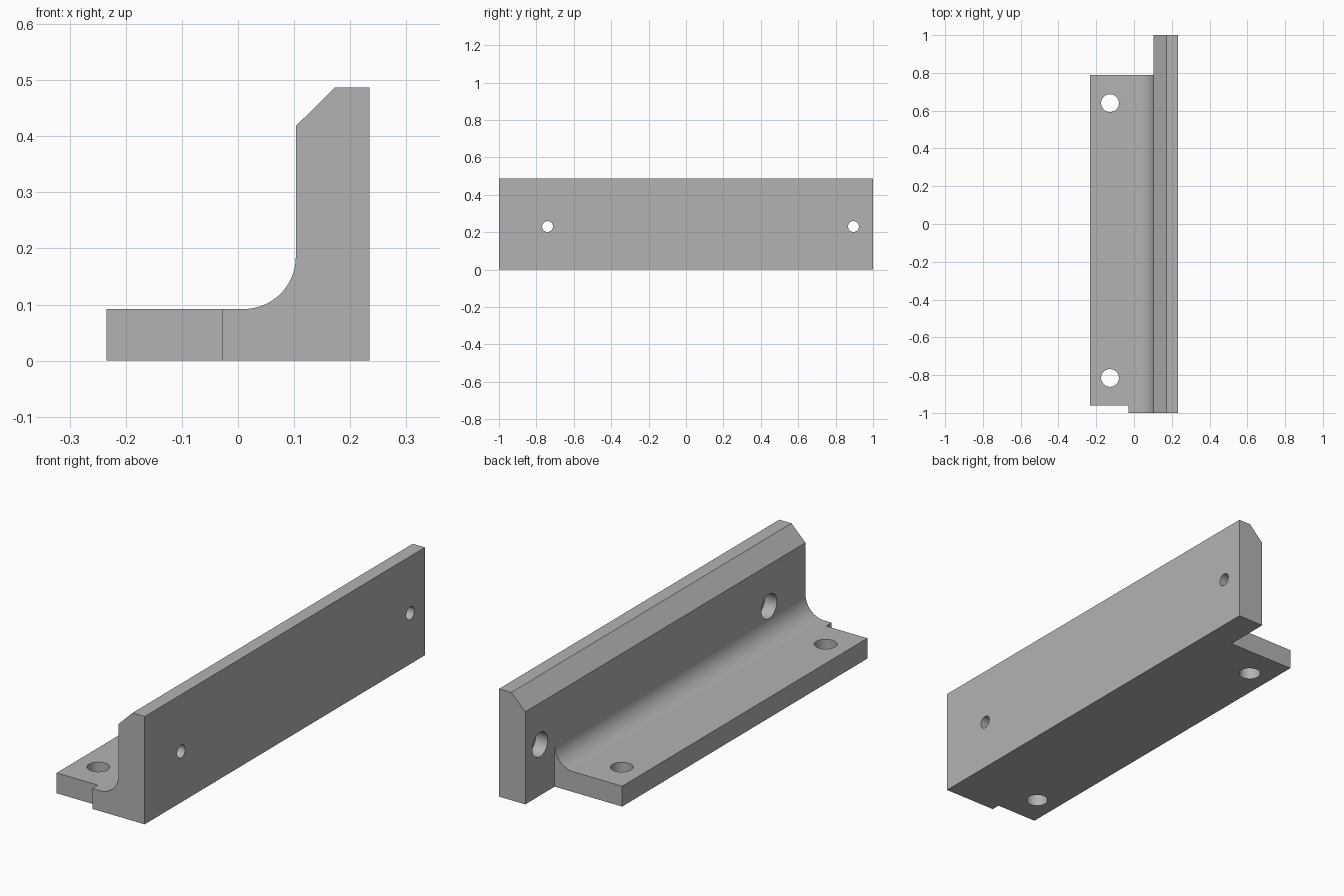
import bpy, bmesh, math
from mathutils import Matrix, Vector

if "Cube" in bpy.data.objects:
    bpy.data.objects.remove(bpy.data.objects["Cube"], do_unlink=True)

grey = bpy.data.materials.new("plain grey")
grey.use_nodes = True
colour = (0.45, 0.45, 0.45, 1)
grey.diffuse_color = colour
grey.node_tree.nodes["Principled BSDF"].inputs["Base Color"].default_value = colour

BACK, WALL, TOE = 0.234, 0.103, -0.234   # x of back face, wall face, foot edge
HEIGHT, FOOT, FILLET = 0.487, 0.092, 0.093


def to_object(bm, name):
    bmesh.ops.recalc_face_normals(bm, faces=bm.faces)
    mesh = bpy.data.meshes.new(name)
    bm.to_mesh(mesh)
    bm.free()
    mesh.materials.append(grey)
    obj = bpy.data.objects.new(name, mesh)
    bpy.context.collection.objects.link(obj)
    return obj


def box(name, low, high):
    low, high = Vector(low), Vector(high)
    bm = bmesh.new()
    bmesh.ops.create_cube(bm, size=1, matrix=Matrix.Translation((low + high) / 2)
                          @ Matrix.Diagonal((*(high - low), 1)))
    return to_object(bm, name)


def drill(name, centre, radius, depth, axis):
    turn = Matrix.Rotation(math.pi / 2, 4, "Y") if axis == "X" else Matrix()
    bm = bmesh.new()
    bmesh.ops.create_cone(bm, cap_ends=True, segments=48, radius1=radius, radius2=radius,
                          depth=depth, matrix=Matrix.Translation(centre) @ turn)
    return to_object(bm, name)


# L-shaped section with a filleted inner corner and a chamfered top
profile = [(TOE, 0), (BACK, 0), (BACK, HEIGHT), (0.173, HEIGHT), (WALL, 0.418)]
steps = 20
for i in range(steps + 1):
    a = math.pi / 2 * i / steps
    profile.append((WALL - FILLET + FILLET * math.cos(a), FOOT + FILLET - FILLET * math.sin(a)))
profile.append((TOE, FOOT))

bm = bmesh.new()
face = bm.faces.new([bm.verts.new((x, -1, z)) for x, z in profile])
swept = bmesh.ops.extrude_face_region(bm, geom=[face])["geom"]
bmesh.ops.translate(bm, vec=(0, 2, 0), verts=[v for v in swept if isinstance(v, bmesh.types.BMVert)])
bracket = to_object(bm, "angle_bracket")

# Foot trimmed short at the back, small notch at the front
cutters = [box("back_trim", (-0.5, 0.79, -0.1), (WALL, 1.2, 0.3)),
           box("front_notch", (-0.5, -1.2, -0.1), (-0.028, -0.96, 0.3))]
# Foot holes
for y in (-0.815, 0.64):
    cutters.append(drill("foot_hole", (-0.127, y, 0.05), 0.047, 0.3, "Z"))
# Counterbored wall holes
for y in (-0.74, 0.895):
    cutters.append(drill("wall_hole", (0.17, y, 0.23), 0.029, 0.4, "X"))
    cutters.append(drill("wall_counterbore", (WALL - 0.02, y, 0.23), 0.055, 0.16, "X"))

bpy.ops.object.select_all(action="DESELECT")
bracket.select_set(True)
bpy.context.view_layer.objects.active = bracket
for cutter in cutters:
    cutter.hide_render = True
    cut = bracket.modifiers.new(cutter.name, "BOOLEAN")
    cut.operation, cut.solver, cut.object = "DIFFERENCE", "EXACT", cutter
    bpy.ops.object.modifier_apply(modifier=cut.name)
    bpy.data.objects.remove(cutter, do_unlink=True)

bpy.ops.object.shade_smooth_by_angle(angle=math.radians(25))
